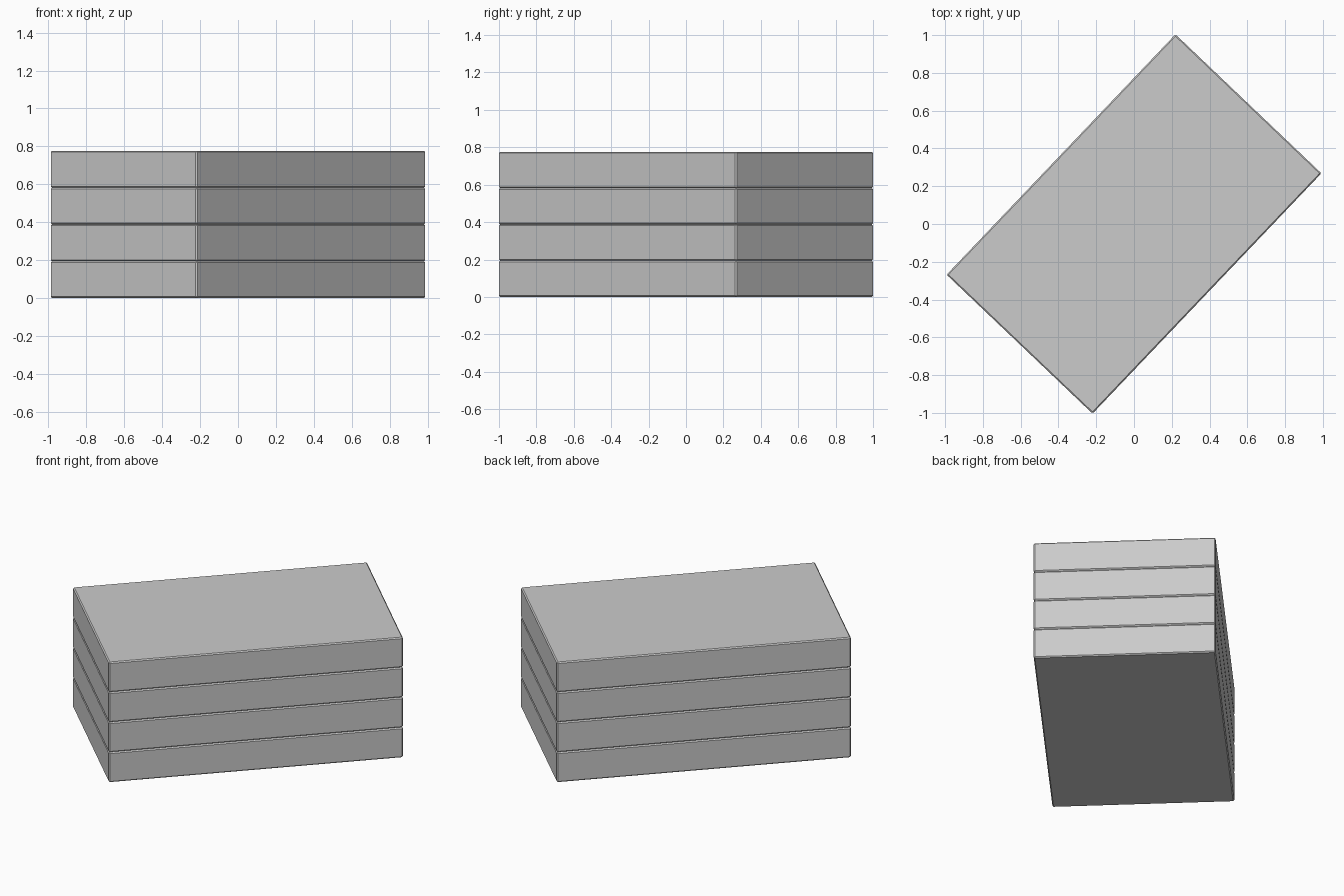
import bpy
from math import radians

if "Cube" in bpy.data.objects:
    bpy.data.objects.remove(bpy.data.objects["Cube"])

LENGTH, WIDTH, LAYER = 1.757, 1.067, 0.194
ANGLE = radians(46.4)


def slab(name, z):
    """One flat slab with a fine chamfer on every edge."""
    bpy.ops.mesh.primitive_cube_add(size=1, location=(0, 0, z), rotation=(0, 0, ANGLE))
    ob = bpy.context.object
    ob.name = name
    ob.scale = (LENGTH, WIDTH, LAYER)
    bpy.ops.object.transform_apply(location=False, rotation=False, scale=True)
    bevel = ob.modifiers.new("edge_chamfer", "BEVEL")
    bevel.width = 0.007
    bevel.segments = 1
    return ob


# Stack of four equal slabs
for i in range(4):
    slab(f"slab_{i + 1}", LAYER * (i + 0.5))
